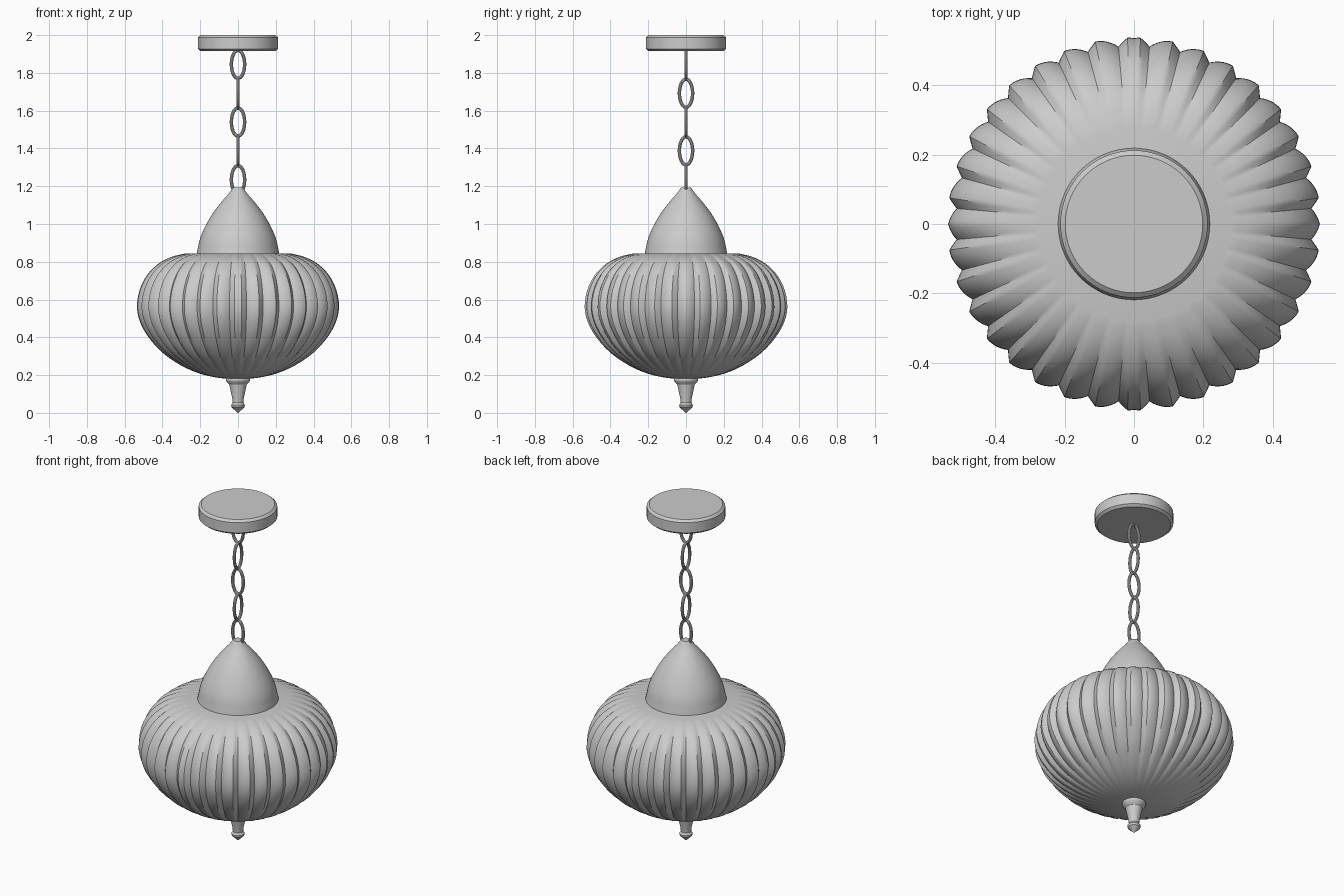
import bpy
import math
from mathutils import Vector

cube = bpy.data.objects.get("Cube")
if cube:
    bpy.data.objects.remove(cube, do_unlink=True)

grey = bpy.data.materials.new("plain grey")
grey.use_nodes = True
colour = (0.6, 0.6, 0.6, 1)
grey.diffuse_color = colour
grey.node_tree.nodes["Principled BSDF"].inputs["Base Color"].default_value = colour


def finish(name, verts, faces):
    mesh = bpy.data.meshes.new(name)
    mesh.from_pydata(verts, [], faces)
    mesh.materials.append(grey)
    obj = bpy.data.objects.new(name, mesh)
    bpy.context.collection.objects.link(obj)
    bpy.ops.object.select_all(action="DESELECT")
    obj.select_set(True)
    bpy.context.view_layer.objects.active = obj
    bpy.ops.object.shade_smooth_by_angle(angle=math.radians(30))
    return obj


def smooth_path(points, steps):
    """Catmull-Rom curve through (radius, height) points."""
    pts = [Vector(p) for p in points]
    pts = [2 * pts[0] - pts[1]] + pts + [2 * pts[-1] - pts[-2]]
    out = []
    for a, b, c, d in zip(pts, pts[1:], pts[2:], pts[3:]):
        for i in range(steps):
            t = i / steps
            out.append((2 * b + (c - a) * t + (2 * a - 5 * b + 4 * c - d) * t ** 2
                        + (3 * b - a - 3 * c + d) * t ** 3) / 2)
    return out + [pts[-2]]


def lathe(name, profile, sides, shape=lambda r, deg: r):
    """Turn a bottom-to-top profile about z and close both ends."""
    verts, faces = [], []
    for r, z in profile:
        for i in range(sides):
            deg = 360 * i / sides
            rad = shape(r, deg)
            a = math.radians(deg)
            verts.append((rad * math.sin(a), rad * math.cos(a), z))
    for j in range(len(profile) - 1):
        for i in range(sides):
            k = (i + 1) % sides
            faces.append((j * sides + k, j * sides + i,
                          (j + 1) * sides + i, (j + 1) * sides + k))
    faces.append(tuple(range(sides)))
    faces.append(tuple(reversed(range(len(verts) - sides, len(verts)))))
    return finish(name, verts, faces)


# Pleats: steep drop after each crest, soft rise to the next, mirrored per quadrant
PITCH, CREST, GROOVE = 10, 2, 5


def pleat(r, deg):
    a = deg % 180
    a = min(a, 180 - a)
    u = (a - CREST) % PITCH
    drop = GROOVE - CREST
    if u < drop:
        depth = u / drop
    else:
        depth = (1 - (u - drop) / (PITCH - drop)) ** 2
    return r - 0.024 * depth * (r / 0.535) ** 2


# Pleated globe
globe = [(0.03, 0.18), (0.1, 0.185), (0.2, 0.207), (0.3, 0.25), (0.4, 0.318),
         (0.475, 0.4), (0.52, 0.48), (0.537, 0.56), (0.523, 0.65), (0.483, 0.73),
         (0.425, 0.788), (0.355, 0.825), (0.285, 0.843)]
lathe("pleated_globe", smooth_path(globe, 3), 360, pleat)

# Bell-shaped cap above the globe
cap = [(0.219, 0.84), (0.213, 0.87), (0.2, 0.925), (0.172, 0.99), (0.131, 1.06),
       (0.085, 1.12), (0.05, 1.16), (0.032, 1.185)]
lathe("bell_cap", smooth_path(cap, 4) + [Vector((0.026, 1.192))], 64)

# Turned finial below the globe
finial = [(0.002, 0), (0.034, 0.03), (0.036, 0.042), (0.028, 0.055), (0.03, 0.075),
          (0.039, 0.115), (0.046, 0.15), (0.06, 0.163), (0.064, 0.172), (0.062, 0.19)]
lathe("finial", finial, 32)

# Ceiling plate with chamfered rims
plate = [(0.198, 1.915), (0.212, 1.927), (0.212, 1.988), (0.198, 2)]
lathe("ceiling_plate", plate, 64)


# Chain of oval links, each turned a quarter from the last
def link(name, z, turned, ring=40, tube=10):
    verts, faces = [], []
    for i in range(ring):
        a = math.tau * i / ring
        centre = Vector((0.035 * math.cos(a), 0, 0.074 * math.sin(a)))
        out = Vector((0.074 * math.cos(a), 0, 0.035 * math.sin(a))).normalized()
        for j in range(tube):
            b = math.tau * j / tube
            p = centre + 0.009 * (out * math.cos(b) + Vector((0, math.sin(b), 0)))
            verts.append((-p.y, p.x, p.z + z) if turned else (p.x, p.y, p.z + z))
            i2, j2 = (i + 1) % ring, (j + 1) % tube
            faces.append((i * tube + j, i * tube + j2, i2 * tube + j2, i2 * tube + j))
    finish(name, verts, faces)


for n in range(5):
    link(f"chain_link_{n + 1}", 1.235 + 0.1525 * n, n % 2 == 1)
